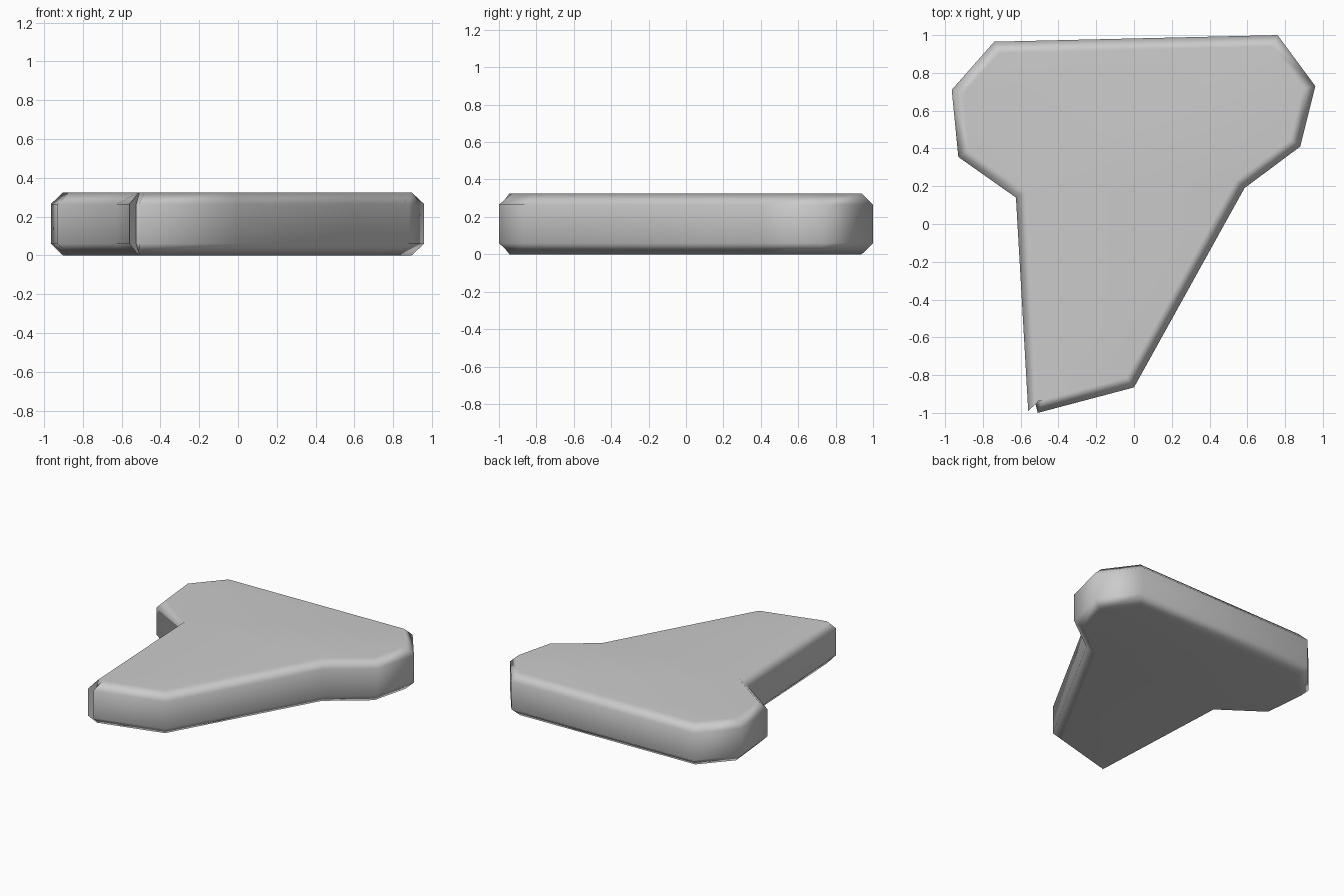
import bpy, bmesh, math
from mathutils import Vector

if "Cube" in bpy.data.objects:
    bpy.data.objects.remove(bpy.data.objects["Cube"])

HEIGHT, CHAMFER, INSET = 0.325, 0.06, 0.06

# Outline, counter-clockwise from the back left corner
outline = [(-0.74, 0.965), (-0.965, 0.71), (-0.93, 0.355), (-0.625, 0.14),
           (-0.56, -0.99), (-0.525, -0.94), (-0.51, -1.0), (0.0, -0.865),
           (0.585, 0.19), (0.88, 0.41), (0.96, 0.73), (0.76, 1.0)]
# The split front tip closes up on the inner outline
tip_inner = {4: (-0.512, -0.945), 5: (-0.508, -0.937), 6: (-0.48, -0.932)}


def inset(points, d):
    """Move every edge inward by d and intersect neighbours."""
    pts = [Vector(p) for p in points]
    out = []
    for i, p in enumerate(pts):
        a = (p - pts[i - 1]).normalized()
        b = (pts[(i + 1) % len(pts)] - p).normalized()
        na, nb = Vector((-a.y, a.x)), Vector((-b.y, b.x))
        out.append(p + (na + nb) * d / max(1 + na.dot(nb), 0.3))
    return [Vector(tip_inner.get(i, q)) for i, q in enumerate(out)]


# Slab body: four stacked rings give the chamfered top and bottom rims
bm = bmesh.new()
outer = [Vector(p) for p in outline]
inner = inset(outline, INSET)
levels = [(inner, 0), (outer, CHAMFER), (outer, HEIGHT - CHAMFER), (inner, HEIGHT)]
rings = [[bm.verts.new((p.x, p.y, z)) for p in ring] for ring, z in levels]
n = len(outline)
for low, high in zip(rings, rings[1:]):
    for i in range(n):
        j = (i + 1) % n
        bm.faces.new((low[i], low[j], high[j], high[i]))
bm.faces.new(rings[0][::-1])
bm.faces.new(rings[-1])
bmesh.ops.recalc_face_normals(bm, faces=bm.faces[:])

mesh = bpy.data.meshes.new("slab_body")
bm.to_mesh(mesh)
bm.free()
body = bpy.data.objects.new("slab_body", mesh)
bpy.context.collection.objects.link(body)

# Smooth rims, flat top and bottom
bpy.context.view_layer.objects.active = body
body.select_set(True)
bpy.ops.object.shade_smooth_by_angle(angle=math.radians(62))
mod = body.modifiers.new("flat_faces", 'WEIGHTED_NORMAL')
mod.keep_sharp = True
